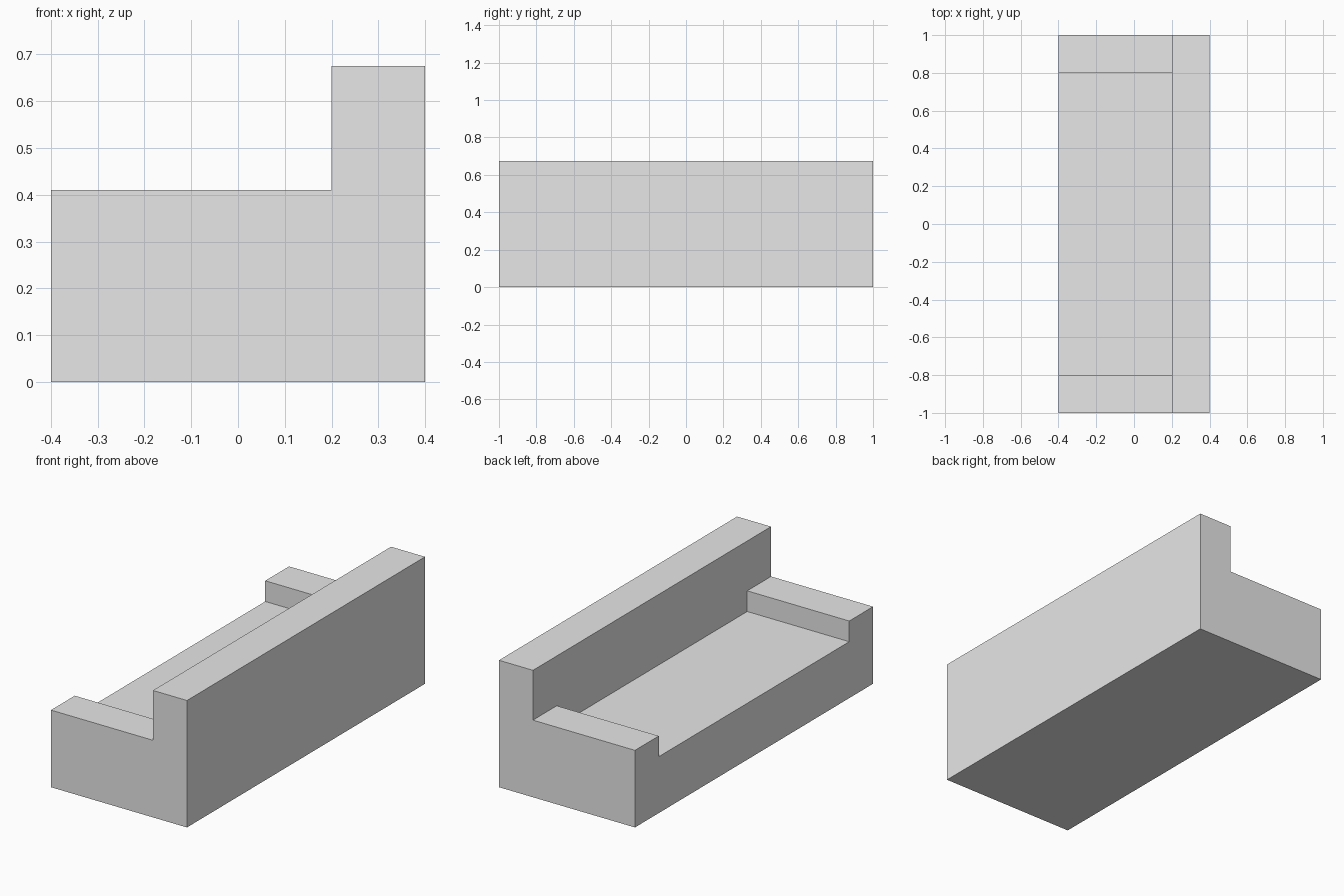
import bpy
import bmesh

cube = bpy.data.objects.get("Cube")
if cube:
    bpy.data.objects.remove(cube, do_unlink=True)

HALF_W, HALF_L = 0.4, 1.0
BACK_X, ARM_Y = 0.2, 0.8
SEAT_Z, ARM_Z, BACK_Z = 0.3, 0.41, 0.675

# Single plain upholstery colour
grey = bpy.data.materials.new("light grey")
grey.use_nodes = True
grey.diffuse_color = (0.8, 0.8, 0.8, 1)
grey.node_tree.nodes["Principled BSDF"].inputs["Base Color"].default_value = grey.diffuse_color


def raise_faces(bm, level, height, rule):
    """Extrude the upward faces at a level that satisfy the rule."""
    bm.normal_update()
    faces = [f for f in bm.faces if f.normal.z > 0.9
             and abs(f.calc_center_median().z - level) < 0.001
             and rule(f.calc_center_median())]
    result = bmesh.ops.extrude_face_region(bm, geom=faces)
    for v in result["geom"]:
        if isinstance(v, bmesh.types.BMVert):
            v.co.z = height


# Seat block
bm = bmesh.new()
bmesh.ops.create_cube(bm, size=1)
for v in bm.verts:
    v.co = (v.co.x * 2 * HALF_W, v.co.y * 2 * HALF_L, (v.co.z + 0.5) * SEAT_Z)

# Cuts that outline the backrest and the two arms
for co, no in (((BACK_X, 0, 0), (1, 0, 0)),
               ((0, ARM_Y, 0), (0, 1, 0)),
               ((0, -ARM_Y, 0), (0, 1, 0))):
    bmesh.ops.bisect_plane(bm, geom=bm.verts[:] + bm.edges[:] + bm.faces[:],
                           plane_co=co, plane_no=no)

# Arms and backrest rise together, then the backrest goes higher
raise_faces(bm, SEAT_Z, ARM_Z, lambda c: c.x > BACK_X or abs(c.y) > ARM_Y)
raise_faces(bm, ARM_Z, BACK_Z, lambda c: c.x > BACK_X)

# Merge coplanar faces into clean panels
bmesh.ops.dissolve_limit(bm, angle_limit=0.01, verts=bm.verts[:], edges=bm.edges[:])
bmesh.ops.recalc_face_normals(bm, faces=bm.faces[:])

mesh = bpy.data.meshes.new("sofa_body")
bm.to_mesh(mesh)
bm.free()
mesh.materials.append(grey)
sofa = bpy.data.objects.new("sofa_body", mesh)
bpy.context.collection.objects.link(sofa)
